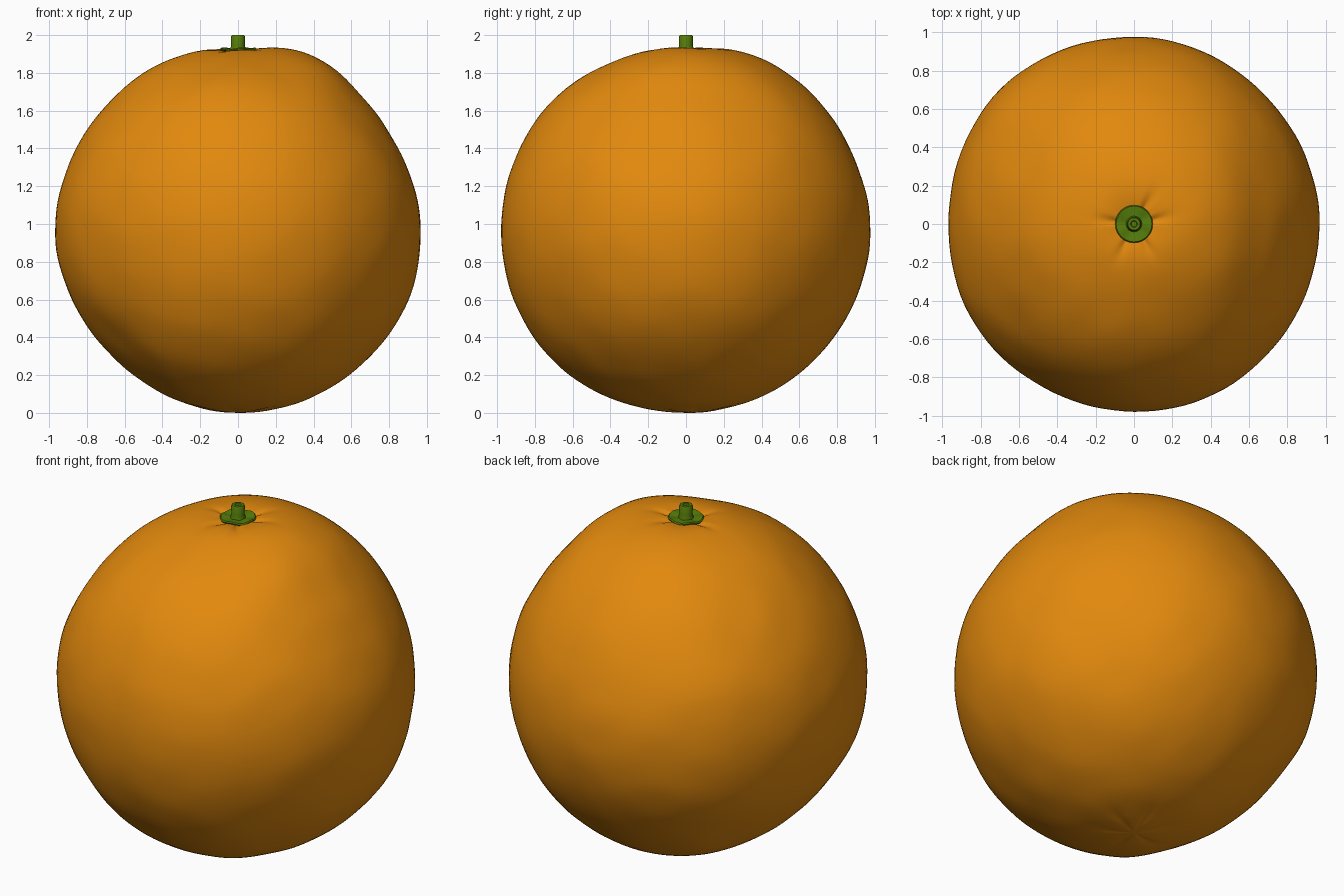
import bpy, bmesh, math
from mathutils import Vector, noise

if "Cube" in bpy.data.objects:
    bpy.data.objects.remove(bpy.data.objects["Cube"])


def material(name, color):
    m = bpy.data.materials.new(name)
    m.diffuse_color = (*color, 1)
    m.use_nodes = True
    m.node_tree.nodes["Principled BSDF"].inputs["Base Color"].default_value = m.diffuse_color
    return m


def make_object(name, bm, mat, angle):
    bmesh.ops.recalc_face_normals(bm, faces=bm.faces)
    mesh = bpy.data.meshes.new(name)
    bm.to_mesh(mesh)
    bm.free()
    ob = bpy.data.objects.new(name, mesh)
    bpy.context.collection.objects.link(ob)
    mesh.materials.append(mat)
    bpy.ops.object.select_all(action='DESELECT')
    bpy.context.view_layer.objects.active = ob
    ob.select_set(True)
    bpy.ops.object.shade_smooth_by_angle(angle=math.radians(angle))
    return ob


peel = material("orange peel", (0.76, 0.25, 0.004))
green = material("stem green", (0.09, 0.2, 0.003))

# Uneven fruit radius, sampled every 22.5 degrees round three great circles
FRONT = [.968, .945, .952, 1.015, .968, .967, .957, .951,
         .967, .955, .942, .954, .967, .969, .967, .983]
SIDE = [.977, .962, .977, .990, .968, .958, .985, .975,
        .979, .989, .990, .978, .967, .970, .967, .972]
TOP = [.968, .960, .955, .968, .977, .983, .993, .977,
       .969, .982, .980, .970, .979, .983, .973, .967]
samples = []
for i in range(16):
    c, s = math.cos(i * math.pi / 8), math.sin(i * math.pi / 8)
    samples += [(Vector((c, 0, s)), FRONT[i]), (Vector((0, c, s)), SIDE[i]),
                (Vector((c, s, 0)), TOP[i])]


def creases(phi, angles, width):
    total = 0
    for a in angles:
        d = (phi - math.radians(a) + math.pi) % (2 * math.pi) - math.pi
        total += math.exp(-(d / width) ** 2)
    return total


def fruit_radius(d):
    total, weight = 0.968 * 0.03, 0.03
    for p, r in samples:
        w = math.exp((d.dot(p) - 1) / 0.04)
        total += w * r
        weight += w
    r = total / weight + 0.004 * noise.noise(d * 5)
    rho, phi = math.hypot(d.x, d.y), math.atan2(d.y, d.x)
    if d.z > 0:  # stem hollow with radiating creases
        r -= 0.042 * math.exp(-(rho / 0.13) ** 2)
        r -= 0.014 * creases(phi, (12, 58, 172, 245, 300), 0.16) * math.exp(-((rho - 0.1) / 0.09) ** 2)
    else:  # faint puckers underneath
        r -= 0.006 * creases(phi, (20, 75, 130, 200, 260, 320), 0.2) * math.exp(-((rho - 0.15) / 0.1) ** 2)
    return r


# Fruit
bm = bmesh.new()
bmesh.ops.create_uvsphere(bm, u_segments=112, v_segments=80, radius=1)
for v in bm.verts:
    d = v.co.normalized()
    v.co = d * fruit_radius(d) + Vector((0, 0, 0.975))
low = min(v.co.z for v in bm.verts)
for v in bm.verts:
    v.co.z -= low * max(0, 1 - v.co.z)
make_object("fruit", bm, peel, 60)


def lathe(name, profile, segments, mat, angle, ripple=0):
    bm = bmesh.new()
    rings = []
    for r, z in profile:
        ring = []
        for i in range(segments):
            a = 2 * math.pi * i / segments
            dz = ripple * math.cos(5 * a + 0.6) * r / 0.097
            ring.append(bm.verts.new((r * math.cos(a), r * math.sin(a), z + dz)))
        rings.append(ring)
    for a, b in zip(rings, rings[1:]):
        for i in range(segments):
            j = (i + 1) % segments
            bm.faces.new((a[i], a[j], b[j], b[i]))
    bm.faces.new(rings[0])
    bm.faces.new(rings[-1])
    return make_object(name, bm, mat, angle)


# Green calyx disc, gently rippled, and the short cut stem
lathe("calyx", [(.02, 1.895), (.06, 1.905), (.095, 1.918), (.098, 1.925),
                (.093, 1.931), (.06, 1.927), (.02, 1.922)], 40, green, 40, 0.004)
lathe("stem", [(.046, 1.905), (.04, 1.93), (.036, 1.945), (.037, 1.992),
               (.032, 2.0), (.018, 2.0), (.014, 1.996)], 20, green, 35)
